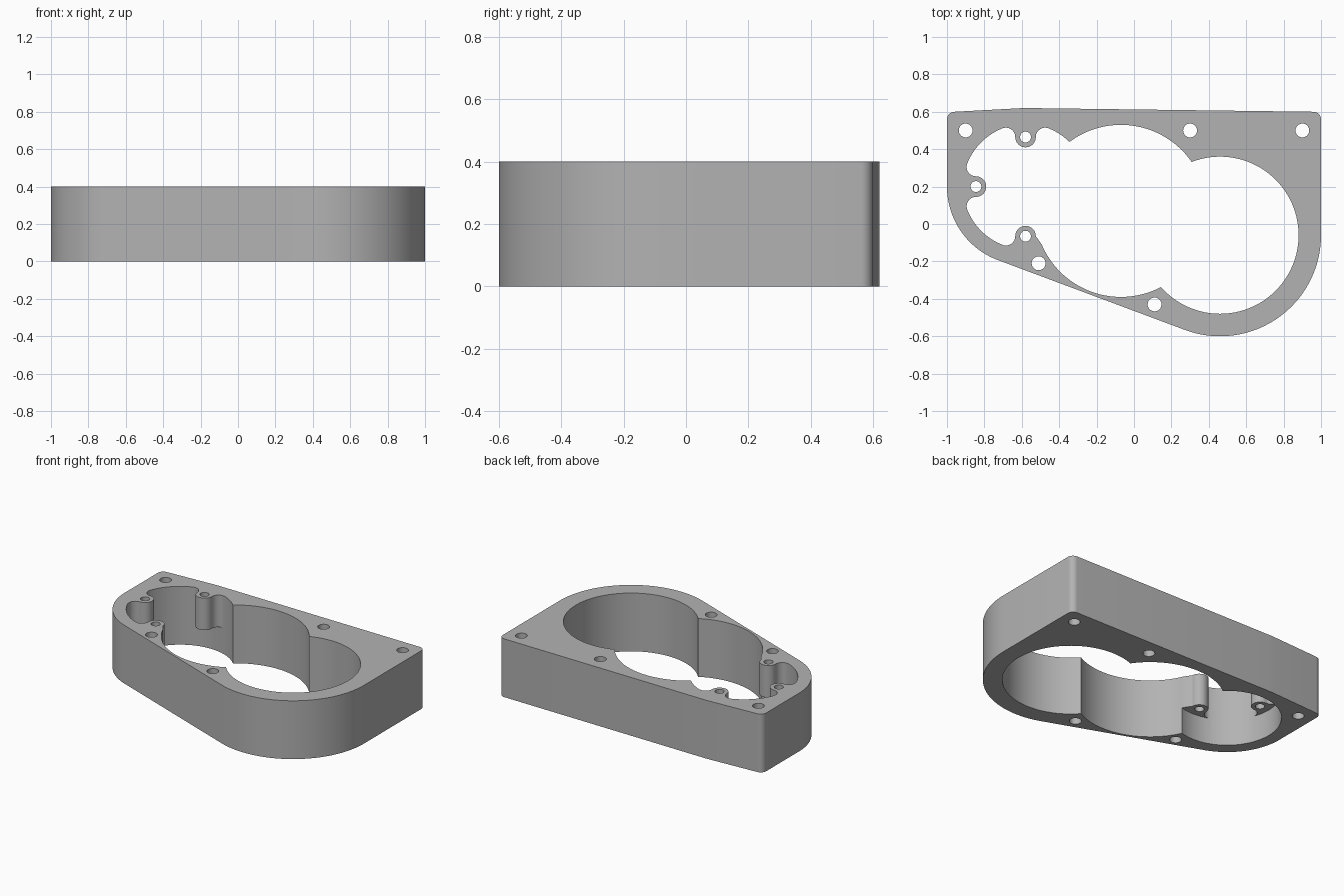
import bpy, bmesh
from math import sin, cos, pi, radians
from mathutils import Vector, Matrix
from mathutils.geometry import convex_hull_2d

if "Cube" in bpy.data.objects:
    bpy.data.objects.remove(bpy.data.objects["Cube"])

HEIGHT = 0.4
SMALL, MIDDLE, LARGE = (-0.58, 0.2), (-0.07, 0.07), (0.46, -0.06)  # bore centres
SMALL_R, MIDDLE_R, LARGE_R = 0.335, 0.46, 0.42
BOSS_DIST, BOSS_R, FILLET_R = 0.265, 0.055, 0.05

grey = bpy.data.materials.new("machined_grey")
grey.use_nodes = True
grey.diffuse_color = (0.45, 0.45, 0.45, 1)
grey.node_tree.nodes["Principled BSDF"].inputs["Base Color"].default_value = grey.diffuse_color


def arc(centre, radius, start=0, end=360, steps=96):
    """Points along an arc, angles in degrees."""
    angles = [radians(start + (end - start) * i / steps) for i in range(steps + 1)]
    return [(centre[0] + radius * cos(a), centre[1] + radius * sin(a)) for a in angles]


def prism(name, points, bottom, top):
    """Extrude a closed outline between two heights."""
    bm = bmesh.new()
    face = bm.faces.new([bm.verts.new((x, y, bottom)) for x, y in points])
    side = bmesh.ops.extrude_face_region(bm, geom=[face])["geom"]
    moved = [v for v in side if isinstance(v, bmesh.types.BMVert)]
    bmesh.ops.translate(bm, verts=moved, vec=(0, 0, top - bottom))
    bmesh.ops.recalc_face_normals(bm, faces=bm.faces)
    mesh = bpy.data.meshes.new(name)
    bm.to_mesh(mesh)
    bm.free()
    mesh.materials.append(grey)
    obj = bpy.data.objects.new(name, mesh)
    bpy.context.collection.objects.link(obj)
    return obj


def cut(target, cutter):
    """Subtract the cutter and discard it."""
    mod = target.modifiers.new("cut", "BOOLEAN")
    mod.operation, mod.solver, mod.object = "DIFFERENCE", "EXACT", cutter
    bpy.context.view_layer.objects.active = target
    bpy.ops.object.modifier_apply(modifier=mod.name)
    bpy.data.objects.remove(cutter)


def bore(name, centre, radius, steps=96):
    return prism(name, arc(centre, radius, steps=steps)[:-1], -0.1, HEIGHT + 0.1)


def boss_outline(turn, open_side):
    """Rounded boss tip flaring into the pocket wall through fillets."""
    tip = (0, BOSS_DIST)
    offset = BOSS_R + FILLET_R
    right = arc((offset, BOSS_DIST), FILLET_R, 180, 67, 12)[1:]
    left = [(-x, y) for x, y in reversed(right)]
    outer = 0.37
    if open_side:
        left = []
    points = left + arc(tip, BOSS_R, 180, 360, 24) + right
    points += [(0.13, outer), (-0.13, outer)]
    rot = Matrix.Rotation(radians(turn), 2)
    return [tuple(rot @ Vector(p) + Vector(SMALL)) for p in points]


# Outer housing: hull around two rounded ends and two rounded back corners
rim = arc(SMALL, 0.42, steps=128) + arc(LARGE, 0.54, steps=128)
for side in (-1, 1):
    rim += arc((side * 0.96, 0.56), 0.04, steps=32)
housing = prism("housing", [rim[i] for i in convex_hull_2d(rim)], 0, HEIGHT)

# Small pocket with three bosses that stop short of the underside
pocket = bore("pocket_cutter", SMALL, SMALL_R)
for turn in (0, 90, 180):
    cut(pocket, prism("boss", boss_outline(turn, turn == 180), 0.18, HEIGHT + 0.2))
cut(housing, pocket)

# Two larger overlapping bores
cut(housing, bore("middle_bore", MIDDLE, MIDDLE_R, 128))
cut(housing, bore("large_bore", LARGE, LARGE_R, 128))

# Mounting holes
for spot in ((-0.9, 0.5), (0.3, 0.5), (0.9, 0.5), (-0.51, -0.21), (0.11, -0.43)):
    cut(housing, bore("mounting_hole", spot, 0.037, 32))

# Boss screw holes
for turn in (0, 90, 180):
    a = radians(turn + 90)
    spot = (SMALL[0] + BOSS_DIST * cos(a), SMALL[1] + BOSS_DIST * sin(a))
    cut(housing, bore("boss_hole", spot, 0.029, 32))

# Smooth curved walls, crisp edges
bpy.ops.object.select_all(action="DESELECT")
housing.select_set(True)
bpy.context.view_layer.objects.active = housing
bpy.ops.object.shade_smooth_by_angle(angle=radians(30))
